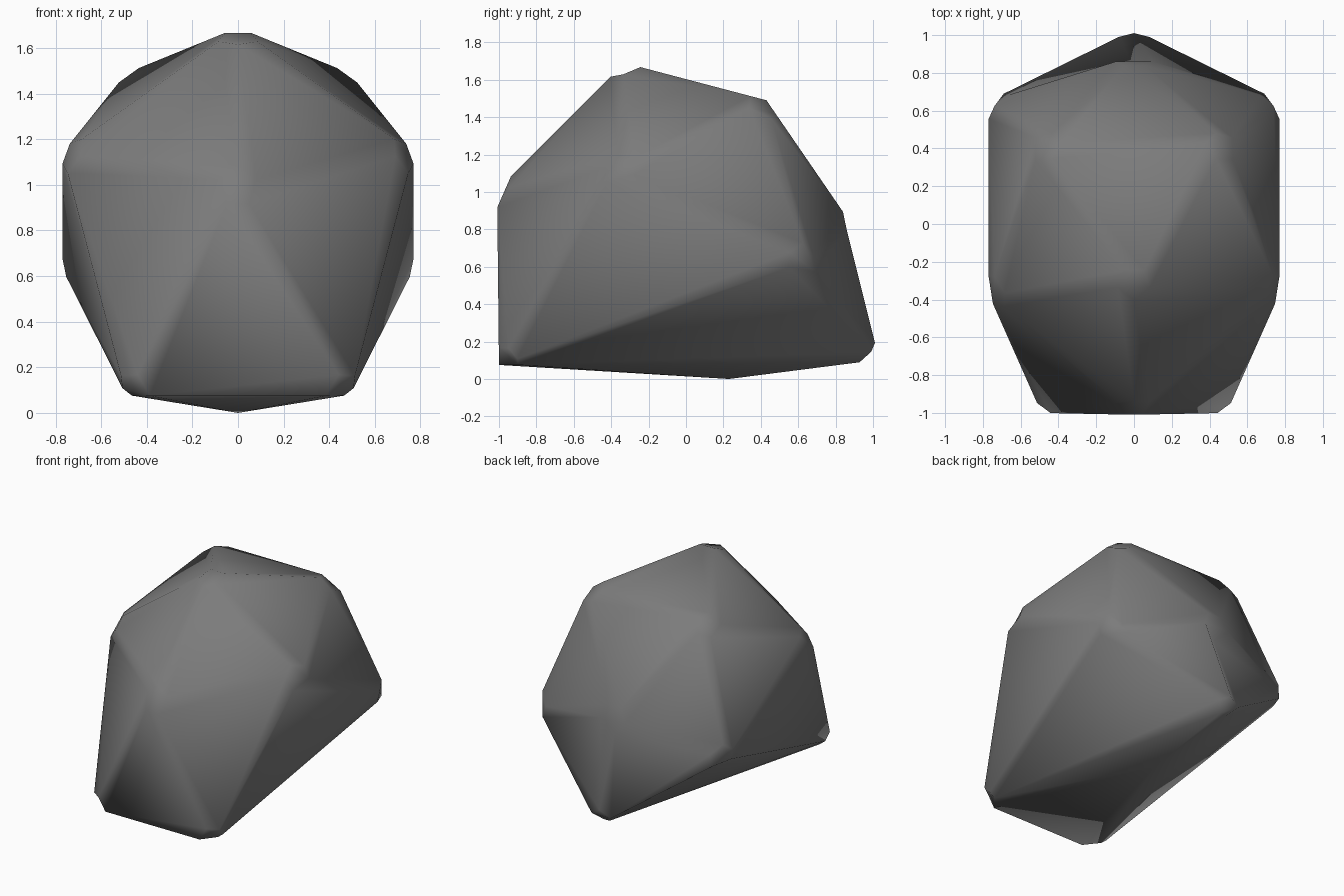
import bpy, bmesh
from mathutils import Vector

if "Cube" in bpy.data.objects:
    bpy.data.objects.remove(bpy.data.objects["Cube"])

# Grey stone colour
stone = bpy.data.materials.new("stone_grey")
stone.diffuse_color = (0.2, 0.2, 0.2, 1)
stone.use_nodes = True
stone.node_tree.nodes["Principled BSDF"].inputs["Base Color"].default_value = stone.diffuse_color

# Boulder: two five-point rings around the y axis, closed by two poles
bm = bmesh.new()
front_ring = [(0, -.33, 1.69), (.77, -.37, 1.14), (.49, -1.0, .075), (-.49, -1.0, .075), (-.77, -.37, 1.14)]
back_ring = [(.49, .43, 1.49), (.77, .65, .63), (0, 1.03, .09), (-.77, .65, .63), (-.49, .43, 1.49)]
F = [bm.verts.new(p) for p in front_ring]
B = [bm.verts.new(p) for p in back_ring]
front_pole = bm.verts.new((0, -1.01, 1.01))
back_pole = bm.verts.new((0, .89, .82))
for i in range(5):
    j = (i + 1) % 5
    bm.faces.new((front_pole, F[i], F[j]))
    bm.faces.new((F[i], B[i], F[j]))
    bm.faces.new((F[j], B[i], B[j]))
    bm.faces.new((back_pole, B[j], B[i]))
bmesh.ops.recalc_face_normals(bm, faces=bm.faces[:])

# Worn corners
bmesh.ops.bevel(bm, geom=bm.verts[:] + bm.edges[:], offset=.105, offset_type='OFFSET',
                segments=1, profile=.5, affect='VERTICES')

# Slight hollow below the back corner
hollow = min(bm.verts, key=lambda v: (v.co - Vector((0, .91, .72))).length)
hollow.co = (0, .83, .70)

# Shallow peak on the underside
bm.normal_update()
under = min(bm.faces, key=lambda f: f.normal.z - f.calc_area())
peak = bmesh.ops.poke(bm, faces=[under])["verts"][0]
peak.co = (0, .23, 0)
bmesh.ops.recalc_face_normals(bm, faces=bm.faces[:])

for f in bm.faces:
    f.smooth = True
mesh = bpy.data.meshes.new("boulder")
bm.to_mesh(mesh)
bm.free()
mesh.materials.append(stone)
bpy.context.collection.objects.link(bpy.data.objects.new("boulder", mesh))
